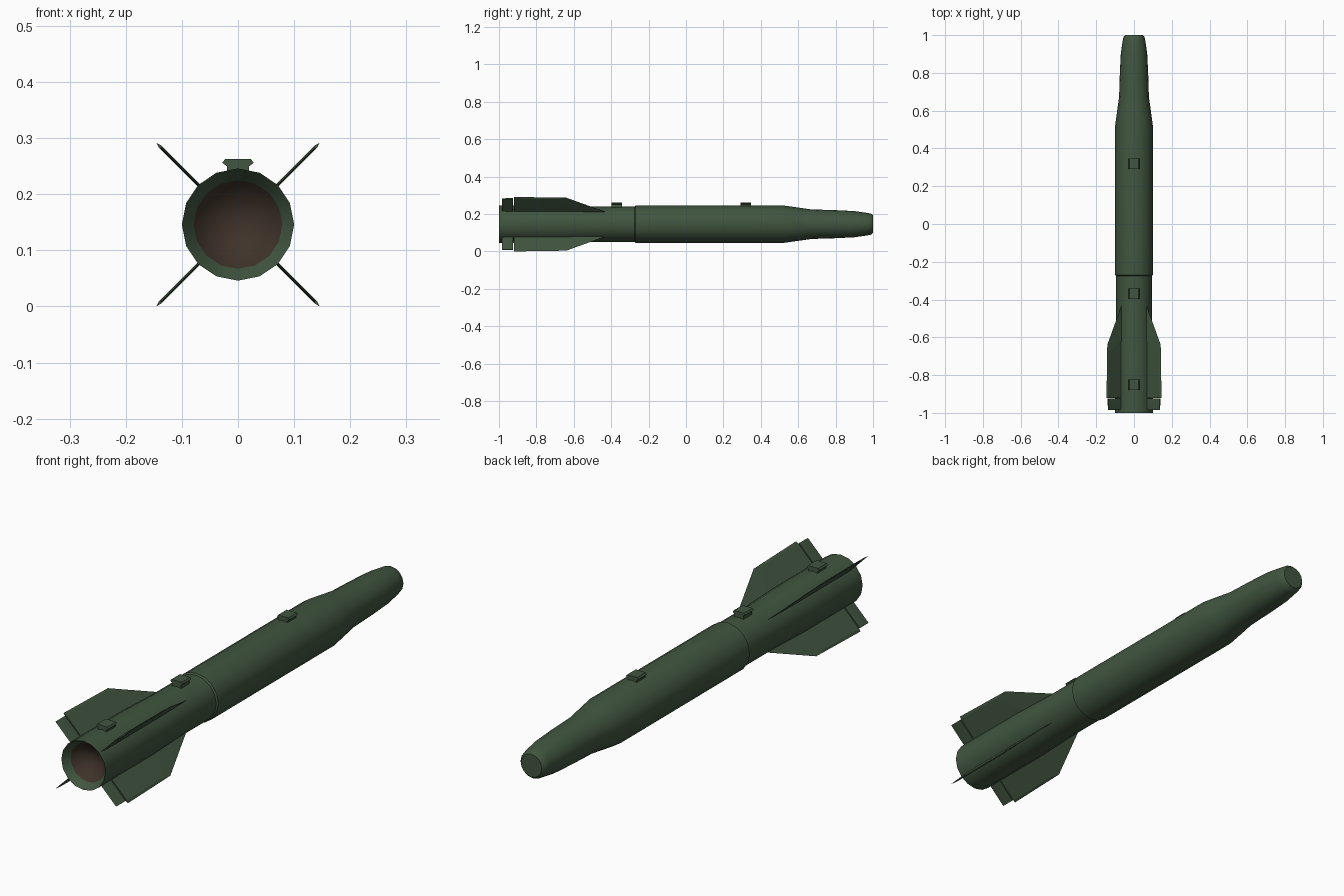
import bpy, bmesh, math
from mathutils import Vector

if "Cube" in bpy.data.objects:
    bpy.data.objects.remove(bpy.data.objects["Cube"])

CZ = 0.146      # height of the body axis
SIDES = 16


def material(name, rgb):
    m = bpy.data.materials.new(name)
    m.diffuse_color = (*rgb, 1)
    m.use_nodes = True
    m.node_tree.nodes["Principled BSDF"].inputs["Base Color"].default_value = m.diffuse_color
    return m


green = material("dark green", (0.052, 0.092, 0.050))
brown = material("dark brown", (0.050, 0.033, 0.023))


def finish(bm, name, mat, angle=35):
    bmesh.ops.remove_doubles(bm, verts=bm.verts, dist=1e-5)
    bmesh.ops.recalc_face_normals(bm, faces=bm.faces)
    me = bpy.data.meshes.new(name)
    bm.to_mesh(me)
    bm.free()
    me.materials.append(mat)
    me.shade_smooth()
    me.set_sharp_from_angle(angle=math.radians(angle))
    ob = bpy.data.objects.new(name, me)
    bpy.context.collection.objects.link(ob)
    return ob


def lathe(name, profile, mat, flip=False):
    """Spin (y, radius) points around the body axis."""
    bm = bmesh.new()
    rings = []
    for y, r in profile:
        rings.append([bm.verts.new((r * math.cos(2 * math.pi * i / SIDES), y,
                                    CZ + r * math.sin(2 * math.pi * i / SIDES)))
                      for i in range(SIDES)])
    for a, b in zip(rings, rings[1:]):
        for i in range(SIDES):
            j = (i + 1) % SIDES
            bm.faces.new((a[i], a[j], b[j], b[i]))
    if profile[-1][1] == 0:
        bmesh.ops.dissolve_degenerate(bm, dist=1e-6, edges=bm.edges)
    ob = finish(bm, name, mat)
    if flip:
        ob.data.flip_normals()
    return ob


# body shell: inner nozzle lip, tail, neck, main tube, tapered blunt nose
lathe("body", [(-0.97, 0.079), (-1.0, 0.1), (-0.65, 0.1), (-0.48, 0.094),
               (-0.275, 0.094), (-0.27, 0.1), (0.52, 0.1), (0.60, 0.089),
               (0.67, 0.079), (0.80, 0.075), (0.90, 0.070), (0.97, 0.060),
               (0.99, 0.056), (1.0, 0.047), (1.0, 0)], green)

# brown nozzle recess, with normals facing the opening
nozzle = lathe("nozzle_recess", [(-0.97, 0.079), (-0.955, 0.068), (-0.935, 0.045),
                                 (-0.925, 0.022), (-0.922, 0)], brown)
if sum(p.normal.y * p.area for p in nozzle.data.polygons) > 0:
    nozzle.data.flip_normals()


def place(angle, y, r, t):
    """Point at radius r and sideways offset t on a fin plane."""
    c, s = math.cos(angle), math.sin(angle)
    return Vector((r * c - t * s, y, CZ + r * s + t * c))


def fin(name, angle):
    """Thin fin: sharp leading edge and tip, flat-sided middle."""
    T = 0.003
    lead = [(-0.42, 0.088), (-0.64, 0.200)]
    tip = (-0.92, 0.206)
    slab = [(-0.60, 0.085), (-0.69, 0.192), (-0.92, 0.196), (-0.92, 0.085)]
    bm = bmesh.new()
    L0, L1, TP = [bm.verts.new(place(angle, y, r, 0)) for y, r in lead + [tip]]
    sides = []
    for t in (T, -T):
        a, b, c, d = [bm.verts.new(place(angle, y, r, t)) for y, r in slab]
        sides.append((a, b, c, d))
        for f in ((a, b, c, d), (L0, L1, b, a), (L1, TP, c, b)):
            bm.faces.new(f)
    p, q = sides
    bm.faces.new((p[3], p[2], q[2], q[3]))
    bm.faces.new((p[2], TP, q[2]))
    bm.faces.new((p[0], p[3], q[3], q[0]))
    bm.faces.new((L0, p[0], q[0]))
    finish(bm, name, green, 2)


def prism(name, near, far, mat):
    """Join two matching outlines into a closed solid."""
    bm = bmesh.new()
    a = [bm.verts.new(p) for p in near]
    b = [bm.verts.new(p) for p in far]
    bm.faces.new(a)
    bm.faces.new(b[::-1])
    for i in range(len(a)):
        j = (i + 1) % len(a)
        bm.faces.new((a[j], a[i], b[i], b[j]))
    finish(bm, name, mat, 20)


# four fins, each with a separate flap behind a narrow gap
flap = [(-0.985, 0.0), (-0.955, 0.003), (-0.925, 0.003),
        (-0.925, -0.003), (-0.955, -0.003)]
for k in range(4):
    ang = math.radians(45 + 90 * k)
    fin(f"fin_{k + 1}", ang)
    prism(f"flap_{k + 1}",
          [place(ang, y, 0.09, t) for y, t in flap],
          [place(ang, y, 0.194, t) for y, t in flap], green)

# T-shaped mounting lugs along the top
half = [(0.020, 0.235), (0.020, 0.250), (0.028, 0.256), (0.023, 0.263)]
outline = half + [(-x, z) for x, z in reversed(half)]
for k, y in enumerate((0.32, -0.37, -0.85)):
    prism(f"mounting_lug_{k + 1}",
          [(x, y - 0.028, z) for x, z in outline],
          [(x, y + 0.028, z) for x, z in outline], green)
